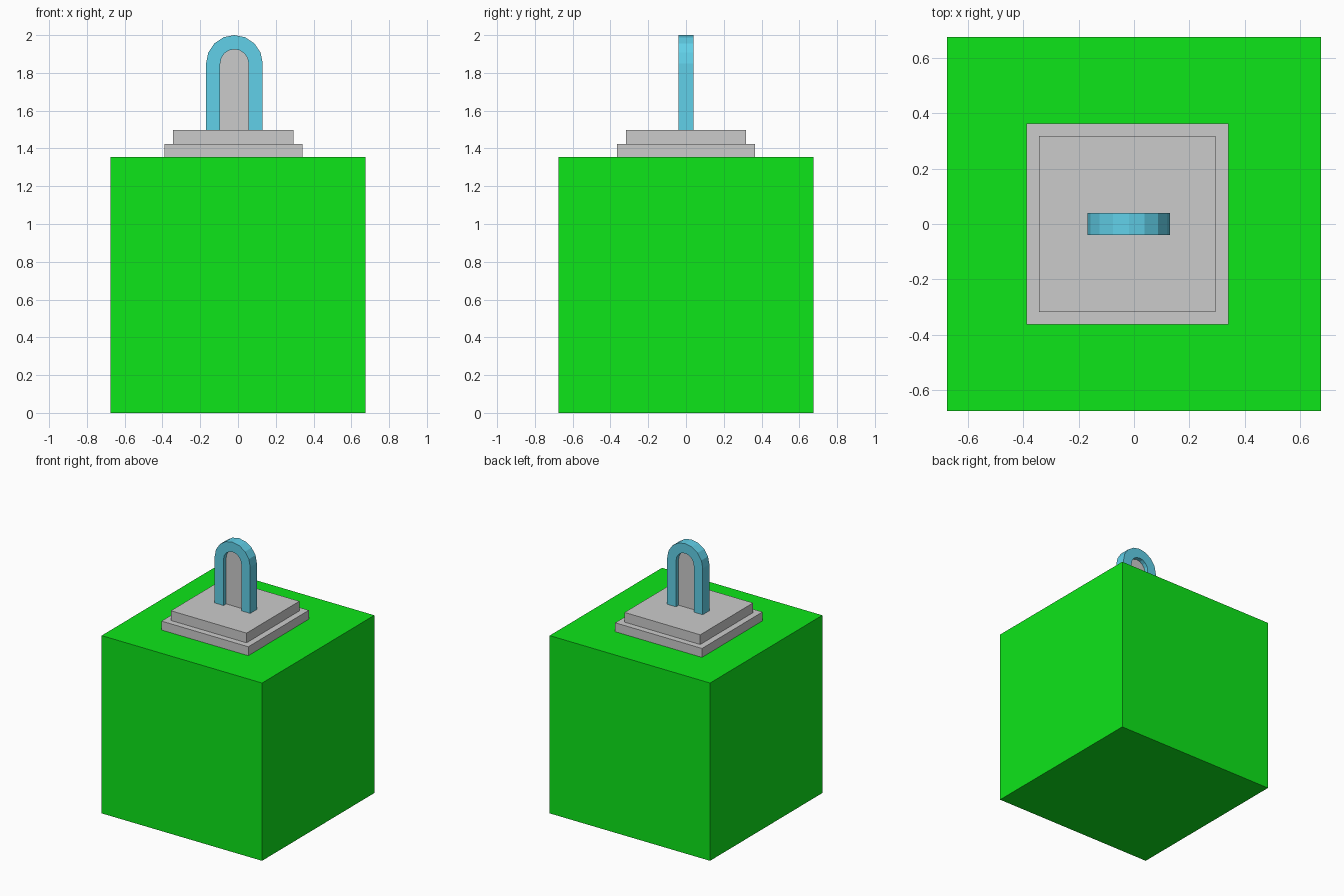
import bpy, bmesh, math

if "Cube" in bpy.data.objects:
    bpy.data.objects.remove(bpy.data.objects["Cube"])

CX = -0.019           # plinth and arch sit slightly off centre
FOOT = 1.497          # top of the plinth
SPRING = 1.85         # height where the arch starts to curve


def material(name, rgb):
    m = bpy.data.materials.new(name)
    m.diffuse_color = (*rgb, 1)
    m.use_nodes = True
    m.node_tree.nodes["Principled BSDF"].inputs["Base Color"].default_value = m.diffuse_color
    return m


def box(name, cx, sx, sy, z0, z1, mat=None):
    bpy.ops.mesh.primitive_cube_add(size=1, location=(cx, 0, (z0 + z1) / 2))
    ob = bpy.context.object
    ob.name = name
    ob.scale = (sx, sy, z1 - z0)
    bpy.ops.object.transform_apply(location=False, rotation=False, scale=True)
    if mat:
        ob.data.materials.append(mat)
    return ob


def arch_line(r, n=8):
    """Upside-down U: foot, half circle in n sides, foot."""
    arc = [(CX + r * math.cos(math.pi * i / n), SPRING + r * math.sin(math.pi * i / n))
           for i in range(n + 1)]
    return [(CX + r, FOOT)] + arc + [(CX - r, FOOT)]


def extrude_faces(name, polys, depth, mat=None):
    """Extrude x-z polygons symmetrically about y = 0."""
    bm = bmesh.new()
    for poly in polys:
        bm.faces.new([bm.verts.new((x, -depth / 2, z)) for x, z in poly])
    bmesh.ops.remove_doubles(bm, verts=bm.verts, dist=1e-5)
    out = bmesh.ops.extrude_face_region(bm, geom=bm.faces[:], use_keep_orig=True)
    new = [g for g in out["geom"] if isinstance(g, bmesh.types.BMVert)]
    bmesh.ops.translate(bm, verts=new, vec=(0, depth, 0))
    bmesh.ops.recalc_face_normals(bm, faces=bm.faces)
    me = bpy.data.meshes.new(name)
    bm.to_mesh(me)
    bm.free()
    ob = bpy.data.objects.new(name, me)
    bpy.context.collection.objects.link(ob)
    if mat:
        me.materials.append(mat)
    return ob


green = material("green", (0.004, 0.79, 0.01))
blue = material("blue", (0.12, 0.63, 0.81))

# Body and stepped plinth
box("body", 0, 1.352, 1.352, 0, 1.355, green)
box("plinth_lower", -0.024, 0.732, 0.729, 1.355, 1.423)
box("plinth_upper", -0.024, 0.638, 0.637, 1.423, FOOT)

# Arch frame with a thin panel filling its opening
outer, inner = arch_line(0.15), arch_line(0.075)
quads = [(outer[i], outer[i + 1], inner[i + 1], inner[i]) for i in range(len(outer) - 1)]
extrude_faces("arch_frame", quads, 0.08, blue)
extrude_faces("arch_panel", [inner], 0.016)
